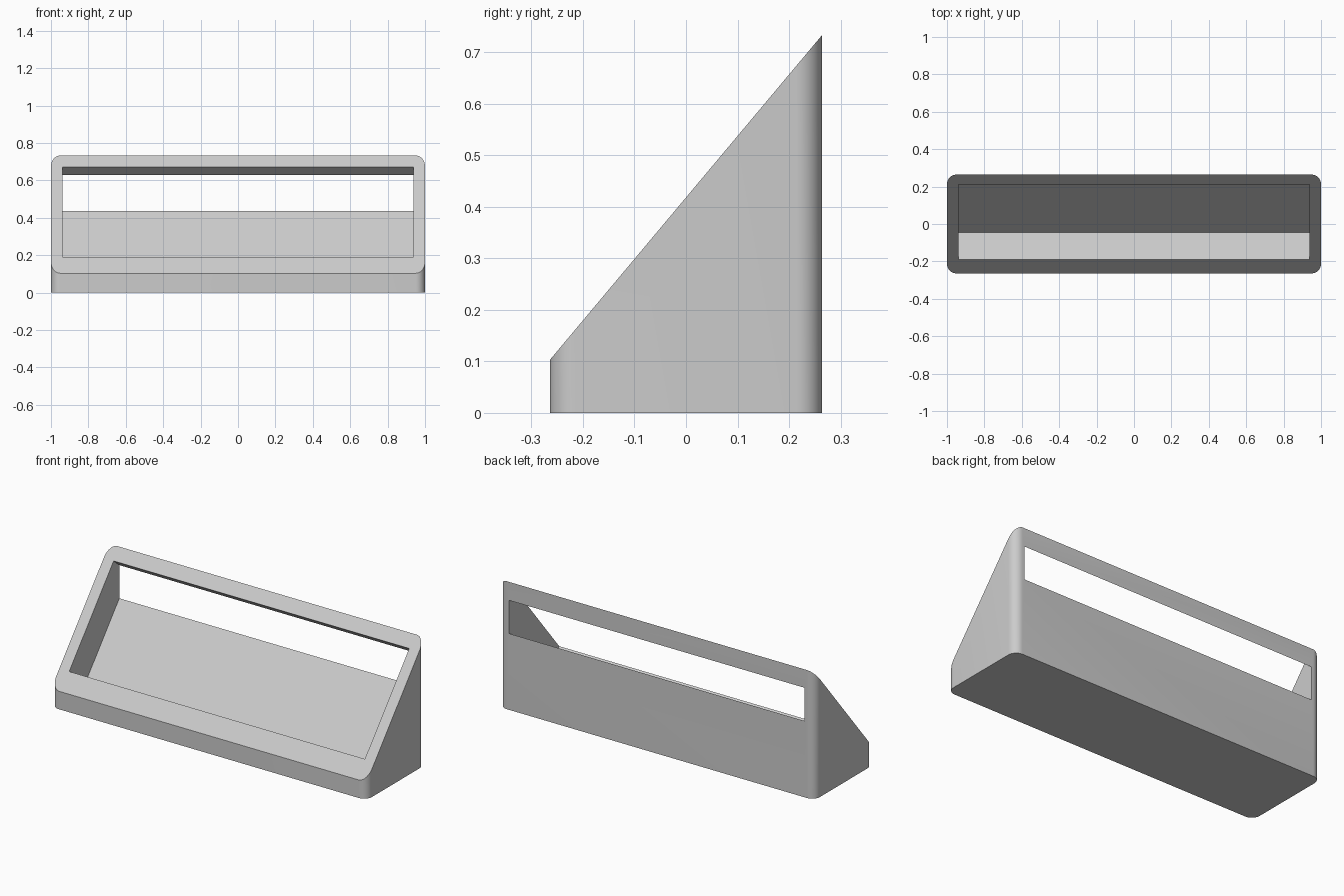
import bpy, bmesh, math
from mathutils import Matrix, Vector

cube = bpy.data.objects.get("Cube")
if cube:
    bpy.data.objects.remove(cube, do_unlink=True)

HALF_W, HALF_D, RADIUS = 1.0, 0.264, 0.05
FRONT_H, BACK_H = 0.103, 0.733
SLOPE = (BACK_H - FRONT_H) / (2 * HALF_D)


def slope_z(y):
    return FRONT_H + SLOPE * (y + HALF_D)


def make_object(name, bm):
    bmesh.ops.recalc_face_normals(bm, faces=bm.faces)
    mesh = bpy.data.meshes.new(name)
    bm.to_mesh(mesh)
    bm.free()
    obj = bpy.data.objects.new(name, mesh)
    bpy.context.collection.objects.link(obj)
    return obj


grey = bpy.data.materials.new("light_grey")
grey.use_nodes = True
grey.diffuse_color = (0.6, 0.6, 0.6, 1)
grey.node_tree.nodes["Principled BSDF"].inputs["Base Color"].default_value = grey.diffuse_color

# Wedge body: rounded rectangle extruded up to the sloping plane
bm = bmesh.new()
outline = []
steps = 10
for corner, (sx, sy) in enumerate([(1, 1), (-1, 1), (-1, -1), (1, -1)]):
    for i in range(steps + 1):
        a = math.radians(90) * (corner + i / steps)
        outline.append((sx * (HALF_W - RADIUS) + RADIUS * math.cos(a),
                        sy * (HALF_D - RADIUS) + RADIUS * math.sin(a)))
bottom = [bm.verts.new((x, y, 0)) for x, y in outline]
top = [bm.verts.new((x, y, slope_z(y))) for x, y in outline]
bm.faces.new(bottom)
bm.faces.new(top)
for i in range(len(outline)):
    j = (i + 1) % len(outline)
    bm.faces.new((bottom[i], bottom[j], top[j], top[i]))
body = make_object("wedge_housing", bm)
body.data.materials.append(grey)

# Pocket cutter: box sunk square to the slope, breaking out through the back
low_y, high_y, depth, above = -0.19, 0.212, 0.19, 0.1
along = Vector((0, 1, SLOPE)).normalized()
normal = Vector((0, -SLOPE, 1)).normalized()
mid_y = (low_y + high_y) / 2
length = (high_y - low_y) / along.y
centre = Vector((0, mid_y, slope_z(mid_y))) + normal * (above - depth) / 2
rotation = Matrix((Vector((1, 0, 0)), along, normal)).transposed().to_4x4()
bm = bmesh.new()
bmesh.ops.create_cube(bm, size=1)
bmesh.ops.scale(bm, vec=(1.874, length, depth + above), verts=bm.verts)
bmesh.ops.transform(bm, matrix=Matrix.Translation(centre) @ rotation, verts=bm.verts)
cutter = make_object("pocket_cutter", bm)
cutter.data.materials.append(grey)

# Cut the pocket and bake the result
cut = body.modifiers.new("pocket", "BOOLEAN")
cut.operation = "DIFFERENCE"
cut.solver = "EXACT"
cut.object = cutter
bpy.ops.object.select_all(action="DESELECT")
body.select_set(True)
bpy.context.view_layer.objects.active = body
bpy.ops.object.modifier_apply(modifier=cut.name)
bpy.data.objects.remove(cutter, do_unlink=True)

# Smooth rounded corners, crisp edges
bpy.ops.object.shade_smooth_by_angle(angle=math.radians(30))
